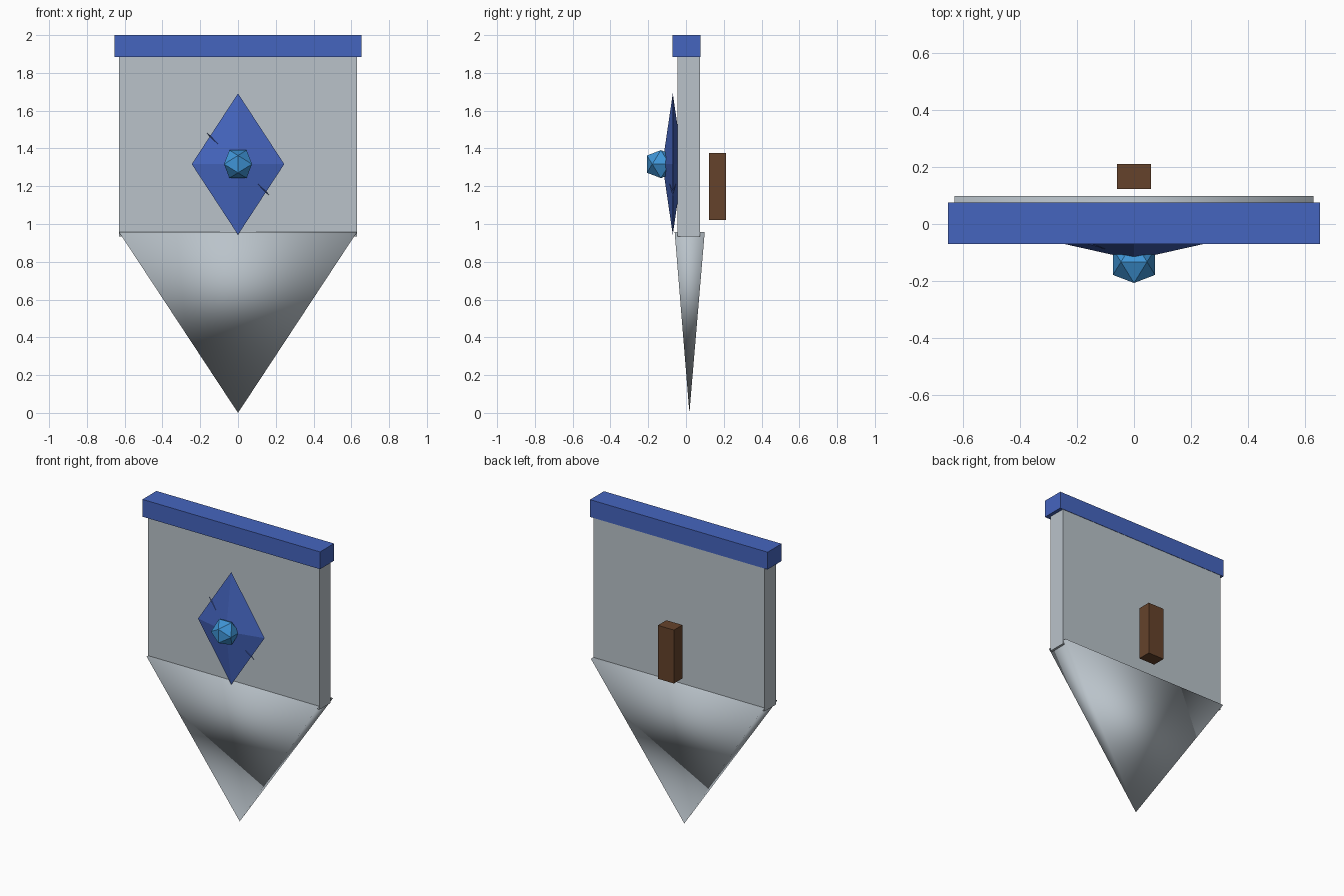
import bpy, bmesh
from mathutils import Matrix, Vector
import math

if "Cube" in bpy.data.objects:
    bpy.data.objects.remove(bpy.data.objects["Cube"])


def material(name, rgb):
    m = bpy.data.materials.new(name)
    m.diffuse_color = (*rgb, 1)
    m.use_nodes = True
    m.node_tree.nodes["Principled BSDF"].inputs["Base Color"].default_value = m.diffuse_color
    return m


STEEL = material("pale_steel", (0.49, 0.545, 0.59))
BLUE = material("royal_blue", (0.06, 0.13, 0.52))
GEM = material("sky_blue", (0.05, 0.30, 0.68))
BROWN = material("brown_leather", (0.13, 0.055, 0.024))


def hull(name, points, mat, smooth=False):
    """Convex solid spanned by a few corner points."""
    bm = bmesh.new()
    for p in points:
        bm.verts.new(p)
    bmesh.ops.convex_hull(bm, input=bm.verts[:])
    bmesh.ops.dissolve_limit(bm, angle_limit=0.01, verts=bm.verts[:], edges=bm.edges[:])
    bmesh.ops.recalc_face_normals(bm, faces=bm.faces[:])
    for f in bm.faces:
        f.smooth = smooth
    me = bpy.data.meshes.new(name)
    bm.to_mesh(me)
    bm.free()
    me.materials.append(mat)
    ob = bpy.data.objects.new(name, me)
    bpy.context.collection.objects.link(ob)
    return ob


def box(name, hx, y0, y1, z0, z1, mat):
    return hull(name, [(x, y, z) for x in (-hx, hx) for y in (y0, y1) for z in (z0, z1)], mat)


def octahedron(name, centre, half, mat, turn=0.0):
    """Eight-sided diamond, turned about the front axis."""
    rot = Matrix.Rotation(turn, 3, 'Y')
    pts = []
    for axis in range(3):
        for s in (-1, 1):
            v = Vector((0, 0, 0))
            v[axis] = s * half[axis]
            pts.append(Vector(centre) + rot @ v)
    return hull(name, pts, mat)


# Upper plate and the bar across its top
box("shield_plate", 0.63, -0.044, 0.073, 0.935, 1.90, STEEL)
box("top_trim", 0.653, -0.071, 0.0755, 1.885, 2.0, BLUE)

# Pointed lower half: a flattened upside-down pyramid
corners = [(x, y, 0.957) for x in (-0.63, 0.63) for y in (-0.06, 0.099)]
hull("shield_point", corners + [(0, 0.018, 0)], STEEL, smooth=True)

# Diamond emblem with a thin slanted spike through it
octahedron("emblem", (0, -0.07, 1.317), (0.245, 0.055, 0.374), BLUE)
octahedron("emblem_spike", (0, -0.07, 1.317), (0.235, 0.045, 0.03), BLUE, math.radians(45))

# Twenty-sided gem in the middle
s, g = 0.0457, 0.0457 * 1.618
gem_points = []
for a in (-s, s):
    for b in (-g, g):
        for p in ((0, b, a), (a, 0, b), (b, a, 0)):
            gem_points.append(Vector(p) + Vector((0, -0.133, 1.317)))
hull("gem", gem_points, GEM)

# Grip floating behind the plate
box("handle", 0.059, 0.122, 0.211, 1.02, 1.375, BROWN)
